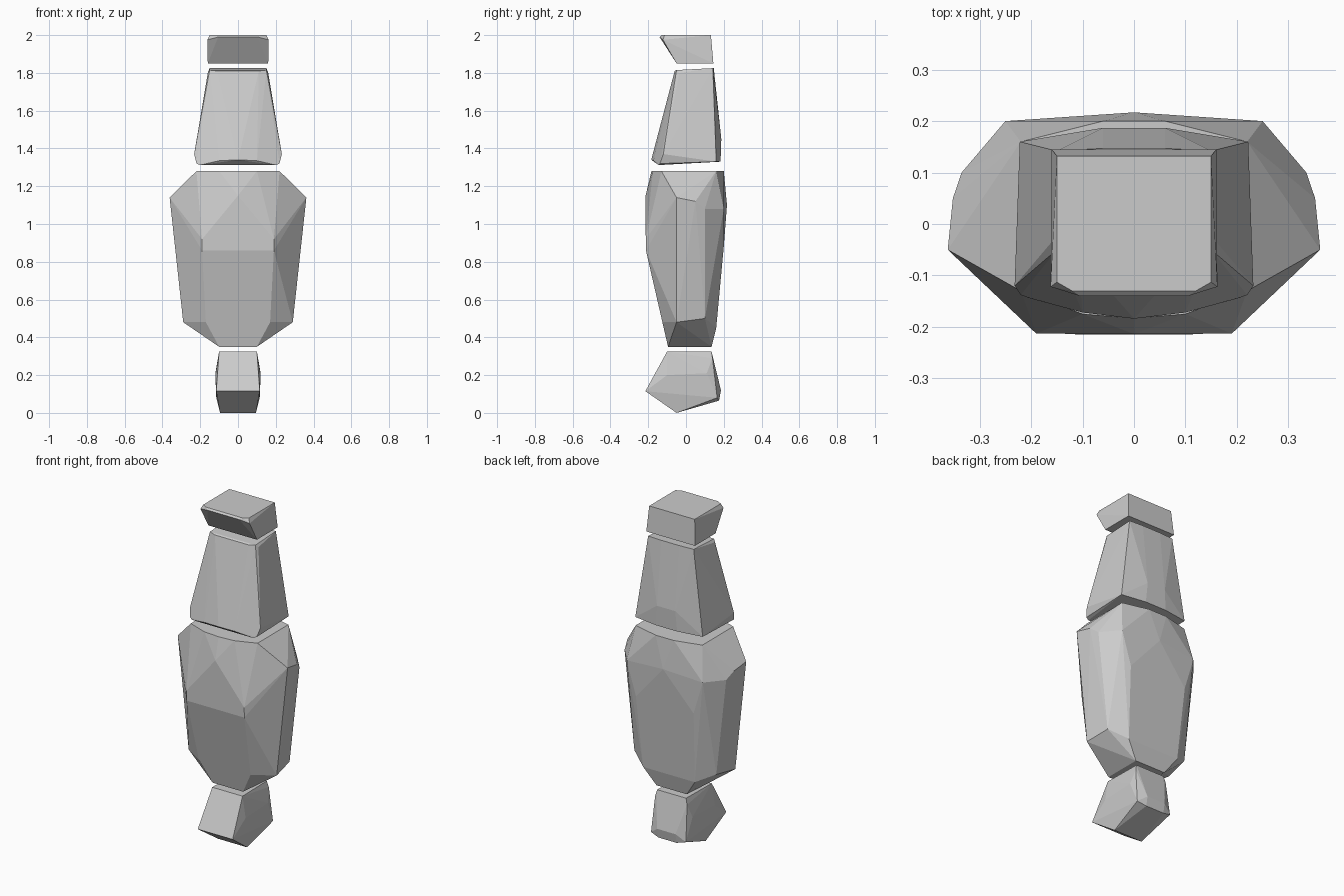
import bpy, bmesh, math


def faceted_block(name, half_points):
    """Convex faceted block from corner points on one side, mirrored across x."""
    bm = bmesh.new()
    for x, y, z in half_points:
        for s in ((1, -1) if x > 0 else (1,)):
            bm.verts.new((s * x, y, z))
    hull = bmesh.ops.convex_hull(bm, input=bm.verts[:])
    junk = {g for k in ("geom_interior", "geom_unused") for g in hull[k]
            if isinstance(g, bmesh.types.BMVert)}
    bmesh.ops.delete(bm, geom=list(junk), context='VERTS')
    # merge coplanar hull triangles into flat facets
    bmesh.ops.dissolve_limit(bm, angle_limit=math.radians(1),
                             verts=bm.verts[:], edges=bm.edges[:])
    bmesh.ops.recalc_face_normals(bm, faces=bm.faces[:])
    me = bpy.data.meshes.new(name)
    bm.to_mesh(me)
    bm.free()
    ob = bpy.data.objects.new(name, me)
    bpy.context.collection.objects.link(ob)
    return ob


# Bottom tip: wedge pointing forward
faceted_block("bottom_tip", [
    (0.10, -0.10, 0.325), (0.095, 0.135, 0.325), (0.105, 0.14, 0.29),
    (0.115, -0.215, 0.115), (0.12, 0.11, 0.21), (0.12, -0.10, 0.20),
    (0.115, 0.165, 0.08), (0.06, 0.185, 0.12), (0.06, 0.175, 0.065),
    (0.095, -0.05, 0.0),
])

# Main body: wide shoulders tapering down
faceted_block("main_body", [
    (0.22, -0.13, 1.28), (0.10, -0.175, 1.28), (0, -0.183, 1.28),
    (0.22, 0.16, 1.28), (0.06, 0.20, 1.28),
    (0, -0.214, 1.15), (0.19, -0.213, 0.92), (0.19, -0.212, 0.86),
    (0.362, -0.05, 1.14), (0.352, 0.05, 1.12), (0.335, 0.10, 1.08),
    (0.25, 0.20, 1.08), (0, 0.217, 1.10), (0.19, 0.20, 0.88),
    (0.29, -0.05, 0.48), (0.27, 0.10, 0.50), (0.17, -0.125, 0.48),
    (0.17, 0.16, 0.45),
    (0.10, -0.095, 0.35), (0.10, 0.135, 0.35),
])

# Upper body: tapered block with bevelled front and ridged back
faceted_block("upper_body", [
    (0.15, -0.05, 1.815), (0.16, -0.035, 1.80), (0.11, -0.06, 1.81),
    (0.15, 0.142, 1.825), (0.06, 0.147, 1.825),
    (0.232, -0.12, 1.37), (0.22, -0.138, 1.32), (0.20, -0.145, 1.312),
    (0.10, -0.172, 1.335), (0, -0.184, 1.34),
    (0.222, 0.16, 1.33), (0.07, 0.183, 1.33), (0.06, 0.187, 1.45),
])

# Top cap: small block with overhanging front
faceted_block("top_cap", [
    (0.15, 0.132, 2.0), (0.15, -0.113, 2.0), (0.12, -0.13, 2.0),
    (0.105, -0.14, 1.99), (0.162, -0.122, 1.975),
    (0.16, 0.145, 1.85), (0.16, -0.05, 1.85),
])
